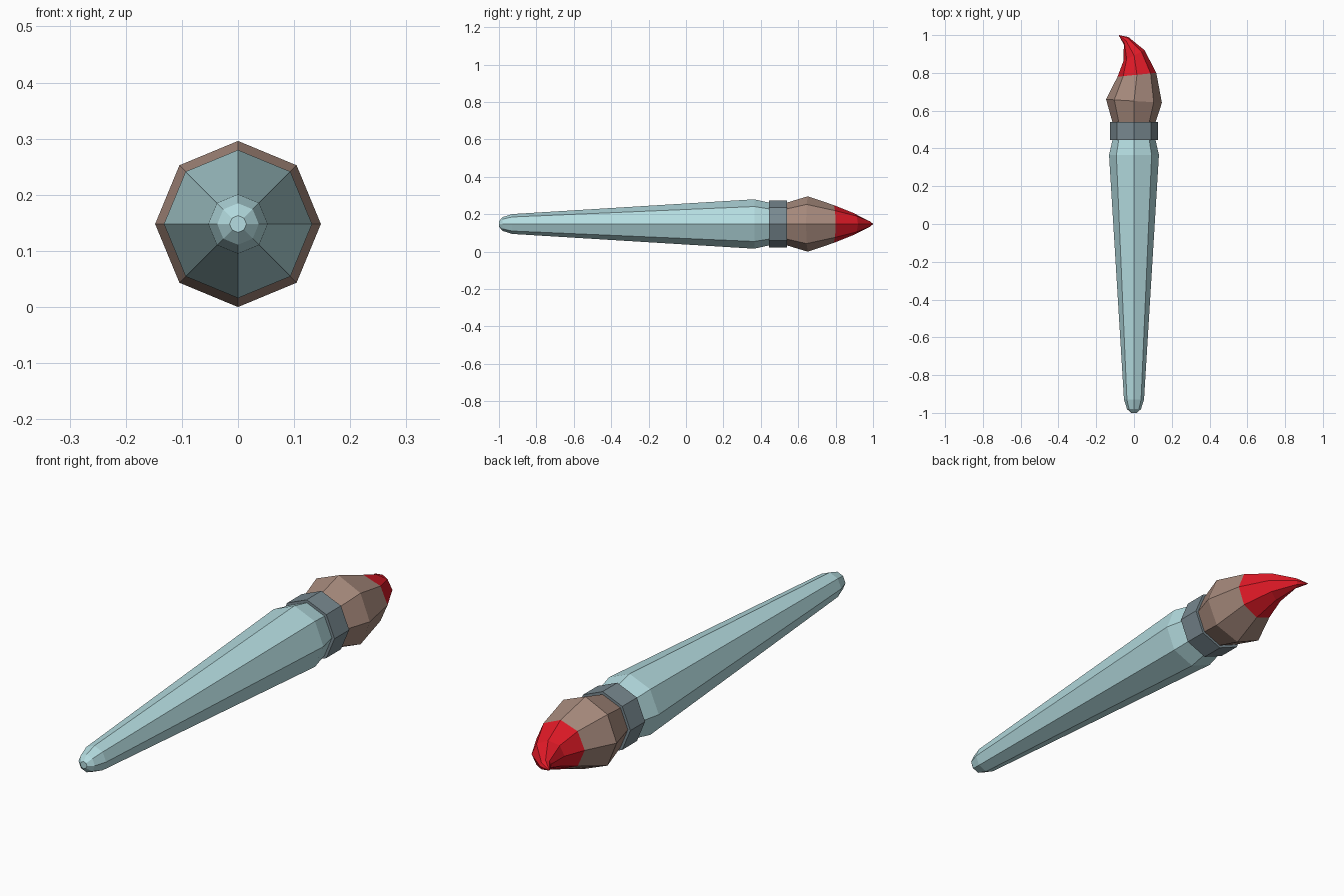
import bpy, bmesh
from math import cos, sin, pi
from mathutils import Vector

if "Cube" in bpy.data.objects:
    bpy.data.objects.remove(bpy.data.objects["Cube"])

SIDES = 8
AXIS_Z = 0.148


def material(name, rgb):
    m = bpy.data.materials.new(name)
    m.diffuse_color = (*rgb, 1)
    m.use_nodes = True
    m.node_tree.nodes["Principled BSDF"].inputs["Base Color"].default_value = m.diffuse_color
    return m


def loft(name, rings, mat):
    """Skin octagonal rings given as (left x, left y, right x, right y, half height)."""
    bm = bmesh.new()
    loops = []
    for lx, ly, rx, ry, h in rings:
        mid = Vector(((lx + rx) / 2, (ly + ry) / 2, AXIS_Z))
        side = Vector(((rx - lx) / 2, (ry - ly) / 2, 0))
        loops.append([bm.verts.new(mid + side * cos(a) + Vector((0, 0, h * sin(a))))
                      for a in (2 * pi * i / SIDES for i in range(SIDES))])
    for a, b in zip(loops, loops[1:]):
        for i in range(SIDES):
            j = (i + 1) % SIDES
            bm.faces.new((a[i], a[j], b[j], b[i]))
    bm.faces.new(loops[0])
    bm.faces.new(loops[-1])
    bmesh.ops.remove_doubles(bm, verts=bm.verts, dist=0.0005)
    bmesh.ops.recalc_face_normals(bm, faces=bm.faces)
    mesh = bpy.data.meshes.new(name)
    bm.to_mesh(mesh)
    bm.free()
    mesh.materials.append(mat)
    obj = bpy.data.objects.new(name, mesh)
    bpy.context.collection.objects.link(obj)
    return obj


def straight(profile):
    """Turn (y, radius) pairs into untilted rings."""
    return [(-r, y, r, y, r) for y, r in profile]


# Tapered handle with a rounded end
loft("handle", straight([(-1.0, 0.015), (-0.98, 0.037), (-0.93, 0.053),
                         (0.365, 0.132), (0.45, 0.113)]),
     material("handle_teal", (0.46, 0.72, 0.75)))

# Metal collar
loft("ferrule", straight([(0.445, 0.126), (0.54, 0.126)]),
     material("ferrule_grey", (0.19, 0.25, 0.28)))

# Bristles, swelling and starting to lean
paint_edge = (-0.087, 0.78, 0.118, 0.80, 0.101)
loft("bristles", [(-0.113, 0.535, 0.113, 0.535, 0.113),
                  (-0.1477, 0.66, 0.1477, 0.642, 0.148), paint_edge],
     material("bristle_brown", (0.38, 0.25, 0.2)))

# Paint-covered tip curling sideways to a point
loft("paint_tip", [paint_edge, (-0.055, 0.865, 0.056, 0.92, 0.06),
                   (-0.054, 0.95, -0.03, 0.99, 0.02),
                   (-0.081, 0.999, -0.079, 1.0, 0.001)],
     material("paint_red", (0.75, 0.01, 0.02)))
